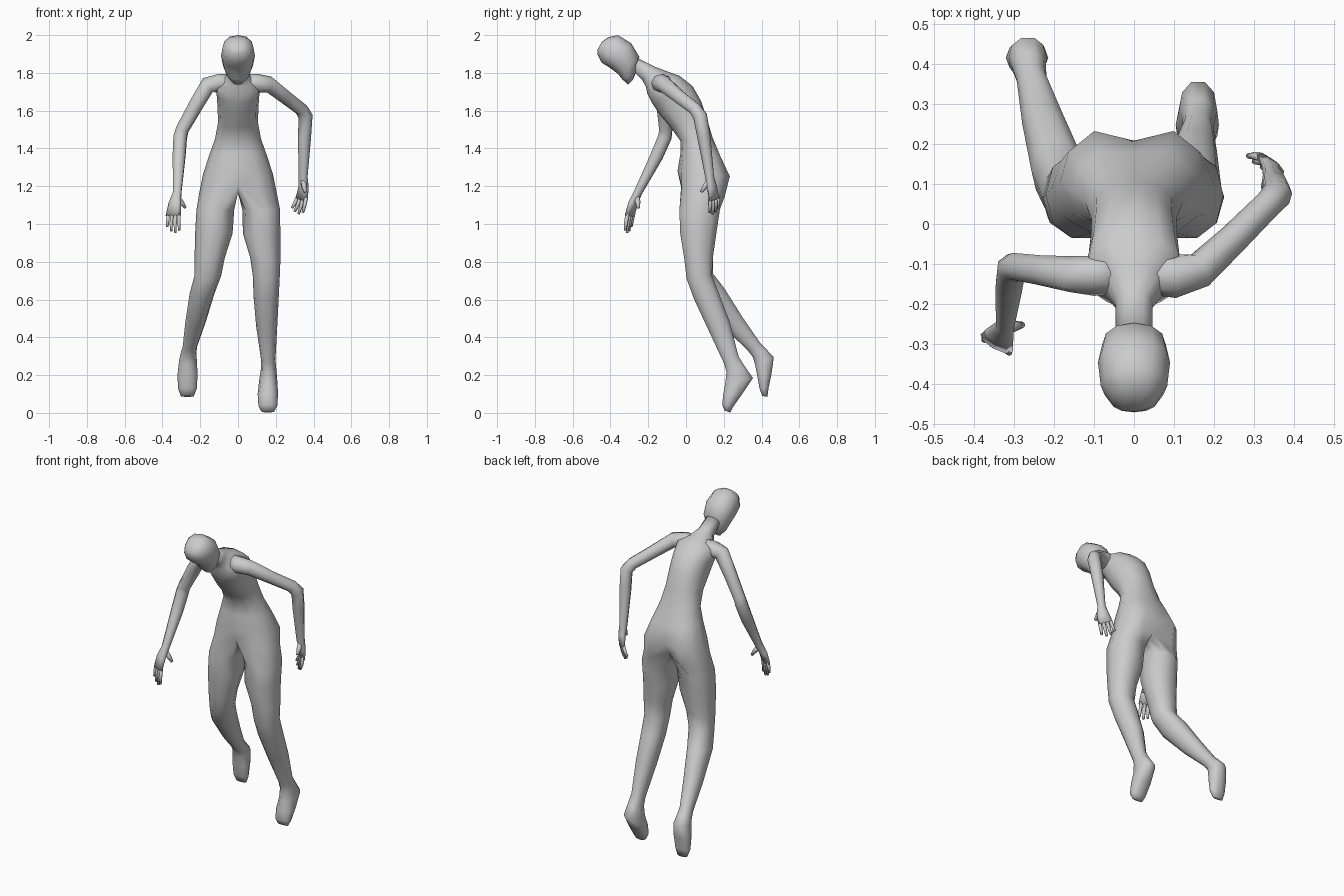
import bpy, bmesh, math
from mathutils import Vector


def finish(bm, name):
    bmesh.ops.recalc_face_normals(bm, faces=bm.faces)
    for f in bm.faces:
        f.smooth = True
    me = bpy.data.meshes.new(name)
    bm.to_mesh(me)
    bm.free()
    ob = bpy.data.objects.new(name, me)
    bpy.context.collection.objects.link(ob)
    return ob


def section(bm, fy, fz, by, bz, x, hw, n, start, p=0.9):
    """Oval ring given by its front and back points, centre x and half width."""
    out = []
    for i in range(n):
        a = start + 2 * math.pi * i / n
        c, s = math.cos(a), math.sin(a)
        c = math.copysign(abs(c) ** p, c)
        s = math.copysign(abs(s) ** p, s)
        k = (s + 1) / 2
        out.append(bm.verts.new((x + hw * c, fy + (by - fy) * k, fz + (bz - fz) * k)))
    return out


def bridge(bm, a, b):
    n = len(a)
    for i in range(n):
        bm.faces.new((a[i], a[(i + 1) % n], b[(i + 1) % n], b[i]))


def chain(bm, rings, cap_start=False, cap_end=True):
    for a, b in zip(rings, rings[1:]):
        bridge(bm, a, b)
    if cap_start:
        bm.faces.new(rings[0])
    if cap_end:
        bm.faces.new(rings[-1])


def tube(bm, pts, side, n):
    """Sweep an oval along points (x, y, z, radius along side, other radius)."""
    P = [Vector(p[:3]) for p in pts]
    rings = []
    for i, p in enumerate(pts):
        t = Vector()
        if i > 0:
            t += (P[i] - P[i - 1]).normalized()
        if i < len(P) - 1:
            t += (P[i + 1] - P[i]).normalized()
        t.normalize()
        u = (side - t * side.dot(t)).normalized()
        v = t.cross(u)
        rings.append([bm.verts.new(P[i] + u * p[3] * math.cos(a) + v * p[4] * math.sin(a))
                      for a in (2 * math.pi * k / n for k in range(n))])
    chain(bm, rings, True, True)


# Torso and neck: front y, z, back y, z, half width
torso = [
    (-.04, 1.19, .22, 1.14, .205), (-.045, 1.28, .25, 1.25, .185),
    (-.03, 1.37, .195, 1.36, .152), (-.03, 1.44, .14, 1.46, .122),
    (-.08, 1.51, .11, 1.56, .106), (-.14, 1.58, .08, 1.65, .108),
    (-.18, 1.64, .035, 1.73, .113), (-.205, 1.69, -.035, 1.785, .125),
    (-.212, 1.725, -.10, 1.808, .075), (-.23, 1.76, -.17, 1.835, .046),
    (-.28, 1.81, -.25, 1.875, .046)]
bm = bmesh.new()
rings = [section(bm, *t[:4], 0, t[4], 12, 0) for t in torso]
chain(bm, rings)
rings[0][3].co = (0, .165, 1.18)
rings[0][9].co = (0, -.025, 1.21)
rings[1][3].co.y = .208
rings[2][3].co.y = .18

# Legs and feet, growing out of the hip ring: front y, z, back y, z, x, half width
legs = {
    1: [(-.04, 1.07, .185, 1.08, .123, .10), (-.035, .95, .165, .95, .125, .099),
        (-.012, .81, .147, .83, .145, .08), (0, .71, .14, .73, .15, .071),
        (.04, .60, .175, .64, .149, .067), (.115, .44, .235, .48, .152, .056),
        (.20, .26, .28, .30, .16, .038), (.212, .215, .315, .245, .162, .041),
        (.205, .16, .358, .185, .16, .048), (.195, .10, .30, .10, .158, .054),
        (.19, .045, .25, .03, .158, .05), (.203, .012, .235, .002, .158, .034)],
    -1: [(-.04, 1.07, .185, 1.08, -.12, .10), (-.035, .95, .165, .95, -.128, .099),
         (-.012, .81, .147, .83, -.15, .08), (.005, .71, .145, .74, -.16, .071),
         (.055, .61, .21, .655, -.19, .066), (.20, .45, .30, .51, -.225, .054),
         (.325, .33, .395, .37, -.255, .038), (.352, .295, .43, .335, -.262, .042),
         (.362, .26, .467, .295, -.265, .047), (.375, .20, .455, .21, -.267, .053),
         (.388, .13, .438, .13, -.268, .05), (.403, .09, .432, .085, -.268, .034)]}
crotch = [bm.verts.new((0, y, 1.165)) for y in (.015, .07, .125)]
hip = rings[0]
loops = {1: [hip[i % 12] for i in range(9, 16)] + crotch[::-1],
         -1: hip[3:10] + crotch}
for s, prof in legs.items():
    start = (0 if s > 0 else math.pi) - 3 * math.pi / 5
    chain(bm, [loops[s]] + [section(bm, *p, 10, start) for p in prof])
finish(bm, "body_and_legs")

# Head, from crown to chin
head = [
    (-.468, 1.925, -.445, 1.965, .03), (-.47, 1.90, -.41, 1.99, .058),
    (-.448, 1.855, -.36, 2.0, .083), (-.40, 1.825, -.29, 1.957, .09),
    (-.36, 1.795, -.247, 1.885, .08), (-.337, 1.765, -.262, 1.81, .06),
    (-.306, 1.738, -.28, 1.765, .028)]
bm = bmesh.new()
chain(bm, [section(bm, *h[:4], 0, h[4], 12, 0) for h in head], True)
finish(bm, "head")


def arm(name, path, spread, tips, thumb):
    """Arm and palm as one sweep, then four fingers and a thumb."""
    bm = bmesh.new()
    tube(bm, path, spread, 8)
    knuckle, wrist = Vector(path[-1][:3]), Vector(path[-3][:3])
    down = (knuckle - wrist).normalized()
    for i, tip in enumerate(tips):
        base = knuckle + spread * (i - 1.5) * .021 - down * .012
        tip = Vector(tip)
        mid = (base + tip) / 2 + down * .008
        tube(bm, [(*base, .0105, .011), (*mid, .0095, .010), (*tip, .007, .007)], spread, 6)
    a = wrist + down * .015
    b = Vector(thumb)
    tube(bm, [(*a, .016, .016), (*(a.lerp(b, .55)), .014, .014), (*b, .008, .008)], down, 6)
    finish(bm, name)


arm("right_arm",
    [(.04, -.125, 1.745, .05, .05), (.10, -.13, 1.745, .055, .05),
     (.165, -.115, 1.738, .045, .045), (.25, -.035, 1.672, .038, .038),
     (.335, .05, 1.607, .035, .036), (.358, .075, 1.57, .038, .038),
     (.352, .095, 1.46, .035, .035), (.345, .125, 1.25, .023, .024),
     (.347, .137, 1.195, .034, .020), (.337, .15, 1.13, .042, .015)],
    Vector((.75, -.66, 0)),
    [(.285, .17, 1.085), (.30, .156, 1.065), (.32, .142, 1.052), (.343, .125, 1.06)],
    (.355, .08, 1.17))
arm("left_arm",
    [(-.04, -.125, 1.745, .05, .05), (-.10, -.13, 1.745, .05, .05),
     (-.16, -.125, 1.735, .045, .045), (-.225, -.117, 1.625, .04, .04),
     (-.295, -.107, 1.50, .036, .036), (-.306, -.112, 1.46, .038, .038),
     (-.312, -.155, 1.36, .036, .036), (-.322, -.255, 1.165, .024, .023),
     (-.335, -.28, 1.11, .038, .021), (-.343, -.298, 1.045, .046, .016)],
    Vector((.87, -.49, 0)),
    [(-.374, -.29, .985), (-.354, -.302, .962), (-.331, -.312, .952), (-.31, -.322, .965)],
    (-.278, -.252, 1.085))
